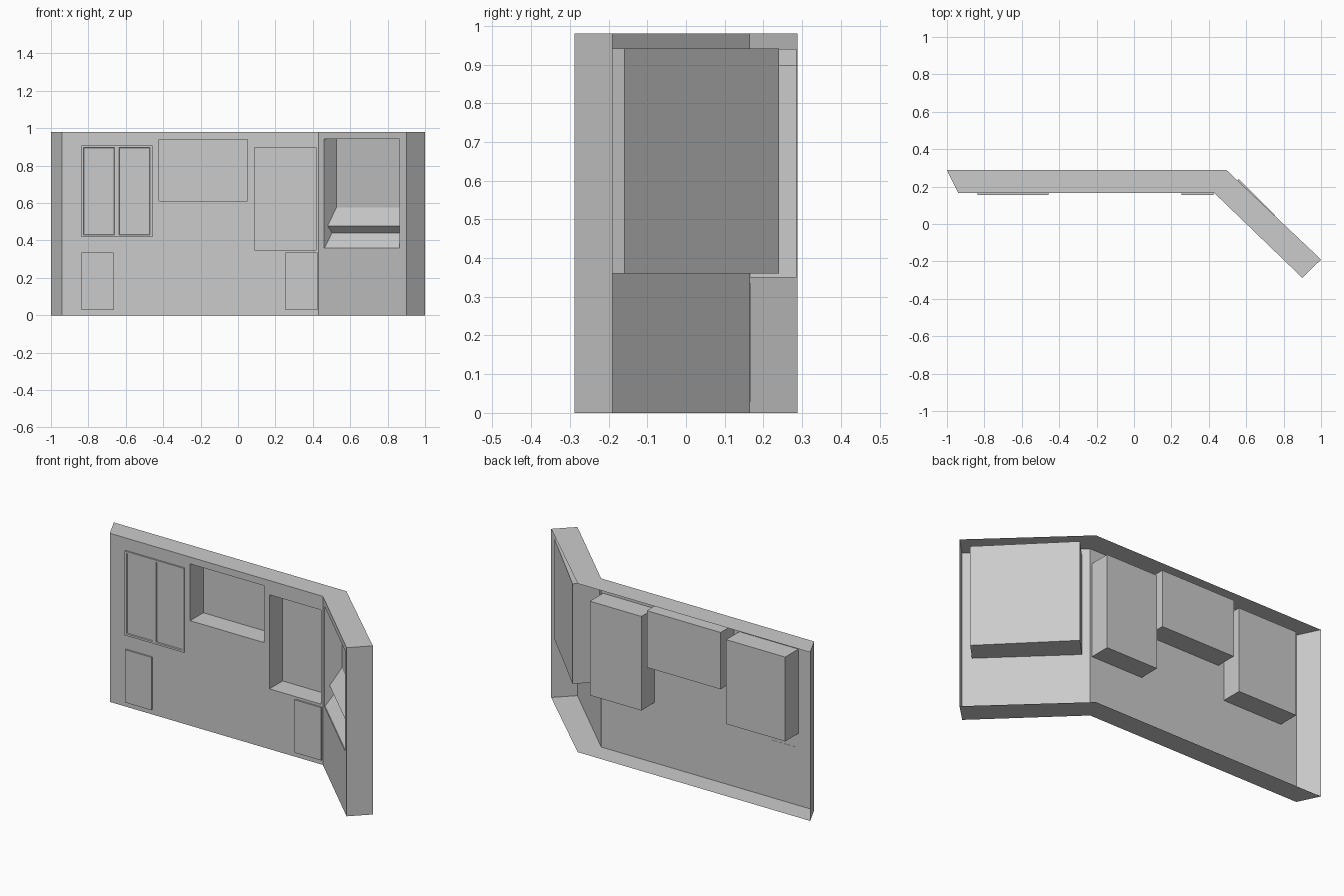
import bpy, bmesh
from mathutils import Vector

if "Cube" in bpy.data.objects:
    bpy.data.objects.remove(bpy.data.objects["Cube"])

H = 0.98
FRONT = [(-0.94, 0.165), (0.43, 0.165), (0.90, -0.288)]
BACK = [(-1.0, 0.288), (0.495, 0.288), (1.0, -0.19)]


def finish(name, bm, normals=False):
    bmesh.ops.remove_doubles(bm, verts=bm.verts, dist=1e-5)
    if normals:
        bmesh.ops.recalc_face_normals(bm, faces=bm.faces)
    me = bpy.data.meshes.new(name)
    bm.to_mesh(me)
    bm.free()
    ob = bpy.data.objects.new(name, me)
    bpy.context.collection.objects.link(ob)
    return ob


def face(bm, pts):
    return bm.faces.new([bm.verts.new(p) for p in pts])


def frame(a, b):
    """Local wall frame: s along the wall, z up, d depth behind the wall."""
    a, b = Vector(a), Vector(b)
    u = (b - a).normalized()
    n = Vector((-u.y, u.x))

    def at(s, z, d=0.0):
        p = a + u * s + n * d
        return (p.x, p.y, z)
    return at, (b - a).length


def panel(name, at, length, holes):
    ss = sorted({0, length} | {h[0] for h in holes} | {h[1] for h in holes})
    zs = sorted({0, H} | {h[2] for h in holes} | {h[3] for h in holes})
    bm = bmesh.new()
    for s0, s1 in zip(ss, ss[1:]):
        for z0, z1 in zip(zs, zs[1:]):
            sm, zm = (s0 + s1) / 2, (z0 + z1) / 2
            if not any(h[0] < sm < h[1] and h[2] < zm < h[3] for h in holes):
                face(bm, [at(s0, z0), at(s1, z0), at(s1, z1), at(s0, z1)])
    finish(name, bm)


def niche(name, at, hole, d0, d1):
    """Open-fronted box; d0 and d1 are the depths at its two sides."""
    s0, s1, z0, z1 = hole
    f = [at(s0, z0), at(s1, z0), at(s1, z1), at(s0, z1)]
    b = [at(s0, z0, d0), at(s1, z0, d1), at(s1, z1, d1), at(s0, z1, d0)]
    bm = bmesh.new()
    face(bm, b)
    for i in range(4):
        j = (i + 1) % 4
        face(bm, [f[i], f[j], b[j], b[i]])
    finish(name, bm)


def door(name, x0, x1, z0, z1, inset=0.0):
    bm = bmesh.new()
    bmesh.ops.create_cube(bm, size=1)
    for v in bm.verts:
        v.co = ((x0 + x1) / 2 + v.co.x * (x1 - x0), 0.161 + v.co.y * 0.01,
                (z0 + z1) / 2 + v.co.z * (z1 - z0))
    bm.normal_update()
    if inset:
        front = [f for f in bm.faces if f.normal.y < -0.9]
        bmesh.ops.inset_region(bm, faces=front, thickness=inset)
        bmesh.ops.inset_region(bm, faces=front, thickness=0.004, depth=-0.005)
    finish(name, bm, True)


# Wall rim: top and bottom strips plus both ends, open at the back
bm = bmesh.new()
for i in range(2):
    a, b, c, d = FRONT[i], FRONT[i + 1], BACK[i + 1], BACK[i]
    face(bm, [(*p, H) for p in (a, b, c, d)])
    face(bm, [(*p, 0) for p in (d, c, b, a)])
face(bm, [(*BACK[0], 0), (*FRONT[0], 0), (*FRONT[0], H), (*BACK[0], H)])
face(bm, [(*FRONT[2], 0), (*BACK[2], 0), (*BACK[2], H), (*FRONT[2], H)])
finish("wall_rim", bm)

# Straight wall with two open niches and a cupboard box behind the doors
at, length = frame(FRONT[0], FRONT[1])
wide = (0.517, 0.992, 0.61, 0.94)
tall = (1.027, 1.358, 0.35, 0.897)
panel("main_wall", at, length, [wide, tall])
niche("wide_niche", at, wide, 0.121, 0.121)
niche("tall_niche", at, tall, 0.121, 0.121)
niche("cupboard_box", at, (0.102, 0.482, 0.418, 0.908), 0.121, 0.121)

# Doors
door("cupboard_door_left", -0.838, -0.648, 0.418, 0.908, 0.016)
door("cupboard_door_right", -0.648, -0.458, 0.418, 0.908, 0.016)
door("lower_door_left", -0.837, -0.666, 0.028, 0.335)
door("lower_door_right", 0.255, 0.425, 0.028, 0.335)

# Angled wall with console niche
at, length = frame(FRONT[1], FRONT[2])
hole = (0.042, 0.603, 0.36, 0.942)
panel("angled_wall", at, length, [hole])
niche("console_niche", at, hole, 0.145, 0.132)

# Console insert: screen, sloping desk, undercut and lower slope
profile = [(0.094, 0.942), (0.094, 0.575), (0.028, 0.478), (0.062, 0.44), (0.004, 0.361)]
bm = bmesh.new()
for (d0, z0), (d1, z1) in zip(profile, profile[1:]):
    face(bm, [at(hole[0], z1, d1), at(hole[1], z1, d1),
              at(hole[1], z0, d0), at(hole[0], z0, d0)])
finish("console_insert", bm)
